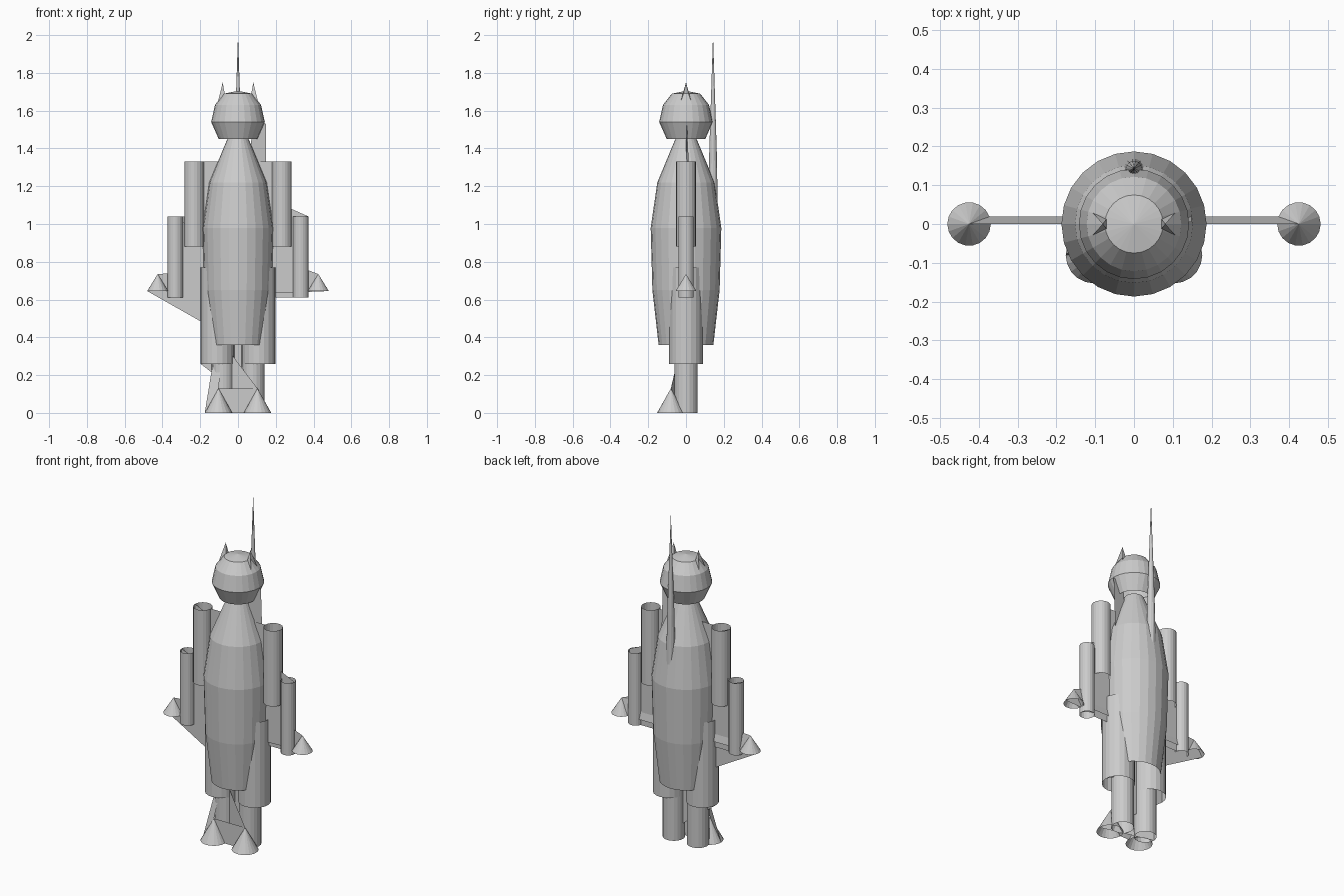
import bpy, math

if "Cube" in bpy.data.objects:
    bpy.data.objects.remove(bpy.data.objects["Cube"])


def mesh_object(name, verts, faces):
    me = bpy.data.meshes.new(name)
    me.from_pydata(verts, [], faces)
    me.update()
    ob = bpy.data.objects.new(name, me)
    bpy.context.collection.objects.link(ob)
    return ob


def lathe(name, profile, x=0, y=0, n=20):
    """Turn (radius, z) points into an open faceted surface; radius 0 makes a tip."""
    verts, faces, rows = [], [], []
    for r, z in profile:
        count = n if r > 0 else 1
        start = len(verts)
        rows.append([start + i % count for i in range(n)])
        for i in range(count):
            a = 2 * math.pi * i / n
            verts.append((x + r * math.cos(a), y + r * math.sin(a), z))
    for low, high in zip(rows, rows[1:]):
        for i in range(n):
            j = (i + 1) % n
            quad = [low[i], low[j], high[j], high[i]]
            faces.append(list(dict.fromkeys(quad)))
    return mesh_object(name, verts, faces)


def web(name, *pts):
    """Thin sheet joining two parts."""
    return mesh_object(name, pts, [list(range(len(pts)))])


# Body and head
lathe("body", [(.145, .36), (.178, .65), (.187, .98), (.152, 1.22), (.052, 1.46)], n=24)
lathe("head", [(.102, 1.45), (.142, 1.54), (.122, 1.63), (.075, 1.69), (0, 1.705)], n=24)

# Tail
lathe("tail", [(.026, 1.08), (.02, 1.4), (0, 2)], y=.143, n=14)

# Paired limbs and ears
for side, s in (("right", 1), ("left", -1)):
    lathe(side + "_upper_arm", [(.052, .88), (.052, 1.33)], s * .232)
    lathe(side + "_lower_arm", [(.041, .61), (.041, 1.04)], s * .332)
    lathe(side + "_hand", [(.056, .645), (0, .735)], s * .425, n=18)
    lathe(side + "_upper_leg", [(.089, .26), (.089, .77)], s * .11)
    lathe(side + "_lower_leg", [(.061, 0), (.061, .45)], s * .08)
    lathe(side + "_foot", [(.073, 0), (0, .13)], s * .103, -.08)
    # Ear: four-sided spike, open on the outer side
    mesh_object(side + "_ear",
                [(s * .11, -.033, 1.63), (s * .06, -.025, 1.63), (s * .06, .025, 1.63),
                 (s * .11, .033, 1.63), (s * .081, 0, 1.75)],
                [(0, 1, 4), (1, 2, 4), (2, 3, 4)])

# Sheets between right and left limbs
web("upper_arm_web", (.18, 0, .88), (.18, 0, 1.33), (-.18, 0, 1.33), (-.18, 0, .88))
web("lower_arm_web", (.29, .01, .61), (.29, .01, 1.04), (-.29, .01, 1.04), (-.29, .01, .61))
web("hand_web", (.373, .019, .645), (.425, 0, .735), (-.425, 0, .735), (-.373, .019, .645))
web("foot_web", (.033, -.08, 0), (.103, -.08, .13), (-.103, -.08, .13), (-.033, -.08, 0))

# Slanted sheets from each left limb to the next right limb
web("upper_to_lower_arm_web", (-.284, 0, .88), (-.284, 0, 1.33), (.373, 0, 1.04), (.373, 0, .61))
web("arm_to_hand_web", (-.373, 0, .61), (-.373, 0, 1.04), (.425, 0, .735), (.481, 0, .645))
web("hand_to_leg_web", (-.481, 0, .645), (-.425, 0, .735), (.199, 0, .77), (.199, 0, .26))
web("upper_to_lower_leg_web", (-.199, 0, .26), (-.199, 0, .77), (.141, 0, .45), (.141, 0, 0))
web("leg_to_foot_web", (-.141, 0, 0), (-.141, 0, .45), (.103, -.08, .13), (.176, -.08, 0))
web("foot_to_tail_web", (-.176, -.08, 0), (-.103, -.08, .13), (0, .143, 1.08))

# Neck sheet on the right
web("neck_web", (.05, 0, 1.2), (.148, .02, 1.2), (.148, .005, 1.53), (.08, 0, 1.56))
